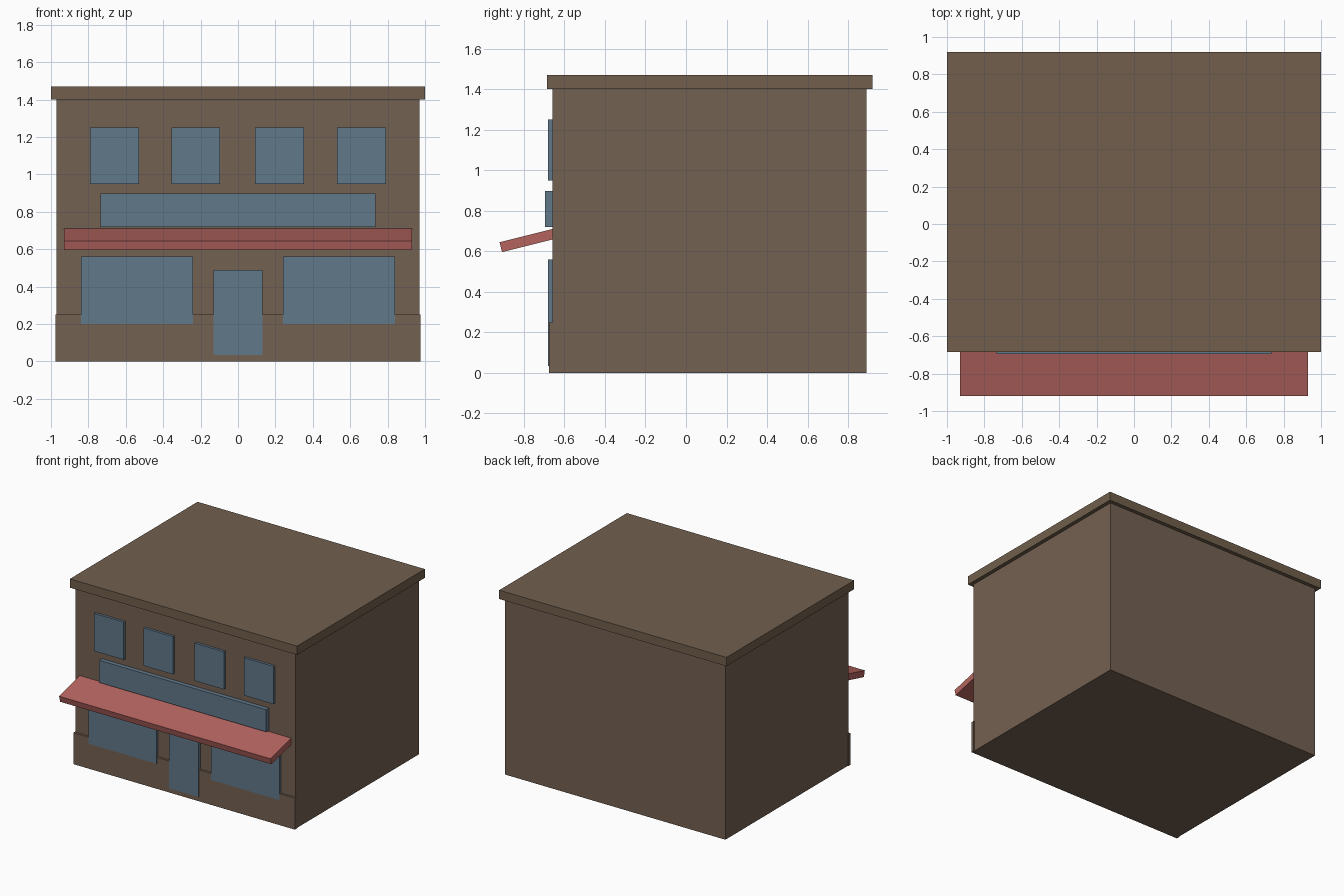
import bpy
from math import radians, cos, sin

old = bpy.data.objects.get("Cube")
if old:
    bpy.data.objects.remove(old, do_unlink=True)


def material(name, rgb):
    """Flat material from 0-255 display values, stored as linear."""
    linear = [((c / 255 + 0.055) / 1.055) ** 2.4 for c in rgb]
    mat = bpy.data.materials.new(name)
    mat.use_nodes = True
    mat.diffuse_color = (*linear, 1)
    bsdf = mat.node_tree.nodes["Principled BSDF"]
    bsdf.inputs["Base Color"].default_value = (*linear, 1)
    bsdf.inputs["Roughness"].default_value = 0.9
    return mat


wall = material("brown wall", (116, 97, 82))
trim = material("olive brown trim", (113, 95, 77))
glass = material("slate blue glass", (97, 120, 138))
cloth = material("faded red awning", (180, 100, 95))


def box(name, x, y, z, mat):
    """Box from (min, max) ranges on each axis."""
    spans = (x, y, z)
    bpy.ops.mesh.primitive_cube_add(size=1, location=[(a + b) / 2 for a, b in spans])
    obj = bpy.context.object
    obj.name = name
    obj.scale = [b - a for a, b in spans]
    bpy.ops.object.transform_apply(location=False, rotation=False, scale=True)
    obj.data.materials.append(mat)
    return obj


FRONT = -0.66   # wall plane
PANE = -0.68    # face of windows and door

# Building mass, base course and roof cap
box("building_body", (-0.97, 0.97), (FRONT, 0.89), (0, 1.4), wall)
box("base_course", (-0.975, 0.975), (-0.677, FRONT + 0.01), (0, 0.25), wall)
box("roof_cornice", (-1, 1), (-0.685, 0.92), (1.4, 1.47), trim)

# Upper windows
for i, x in enumerate((-0.66, -0.226, 0.222, 0.66)):
    box(f"upper_window_{i + 1}", (x - 0.13, x + 0.13), (PANE, FRONT + 0.01),
        (0.95, 1.25), glass)

# Shop front
for side, s in (("left", 1), ("right", -1)):
    box(f"shop_window_{side}", sorted((s * 0.24, s * 0.84)),
        (PANE, FRONT + 0.01), (0.2, 0.56), glass)
box("front_door", (-0.13, 0.13), (PANE, FRONT + 0.01), (0.035, 0.49), glass)
box("sign_board", (-0.735, 0.735), (-0.695, FRONT + 0.01), (0.72, 0.897), glass)

# Sloping awning, tilted down away from the wall
tilt, length, thick = radians(14), 0.27, 0.05
awning = box("awning", (-0.93, 0.93), (-length / 2, length / 2),
             (-thick / 2, thick / 2), cloth)
awning.rotation_euler.x = tilt
awning.location = (0, -0.92 + cos(tilt) * length / 2 + sin(tilt) * thick / 2,
                   0.645 + sin(tilt) * length / 2 - cos(tilt) * thick / 2)
